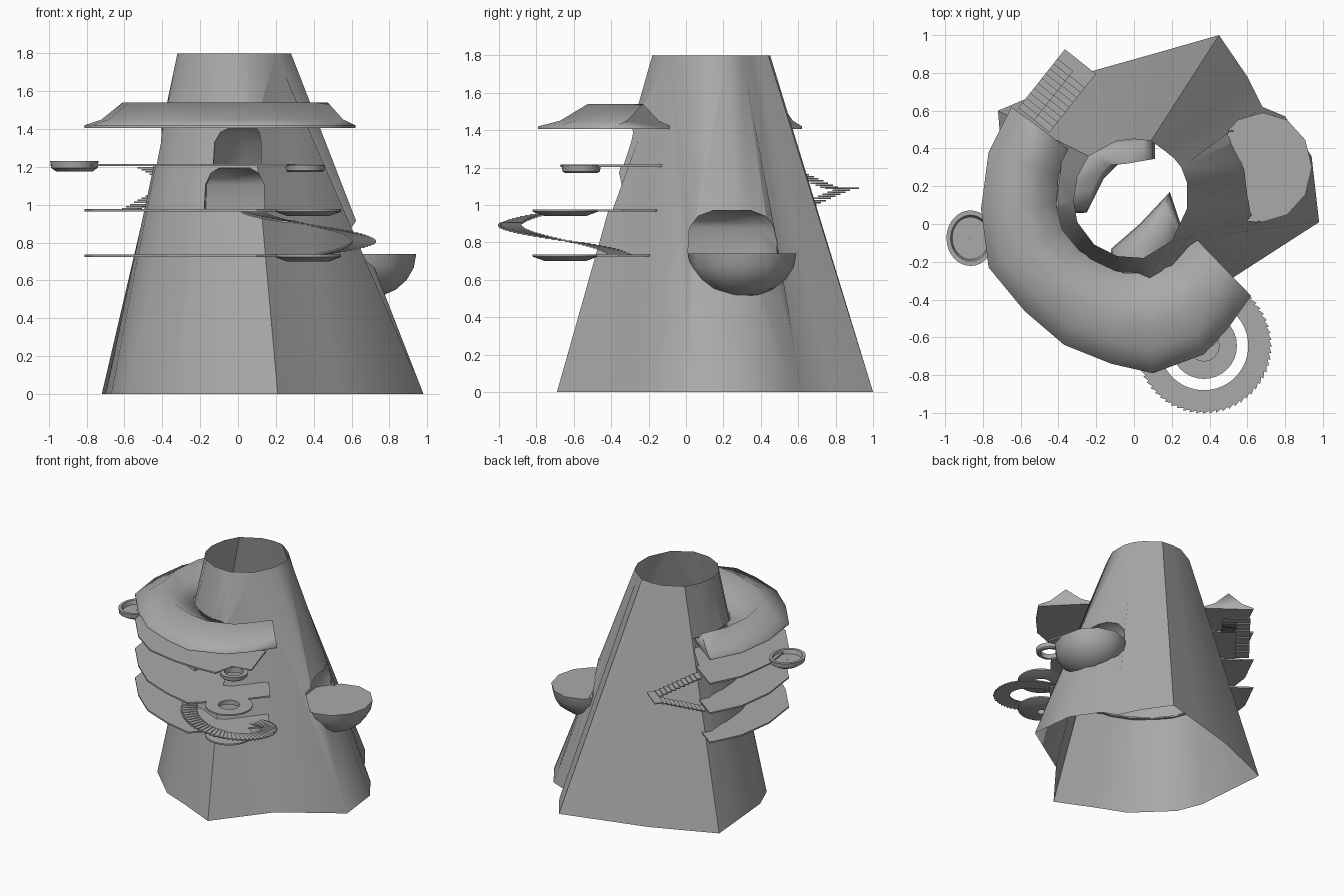
import bpy, bmesh
from math import cos, sin, pi, radians
from mathutils import Vector, Matrix

if "Cube" in bpy.data.objects:
    bpy.data.objects.remove(bpy.data.objects["Cube"], do_unlink=True)

stone = bpy.data.materials.new("grey_stone")
stone.use_nodes = True
stone.diffuse_color = (0.4, 0.4, 0.4, 1)
stone.node_tree.nodes["Principled BSDF"].inputs["Base Color"].default_value = (0.4, 0.4, 0.4, 1)


def finish(name, bm, smooth=None):
    bmesh.ops.recalc_face_normals(bm, faces=bm.faces)
    mesh = bpy.data.meshes.new(name)
    bm.to_mesh(mesh)
    bm.free()
    mesh.materials.append(stone)
    obj = bpy.data.objects.new(name, mesh)
    bpy.context.collection.objects.link(obj)
    if smooth:
        soften(obj, smooth)
    return obj


def soften(obj, angle):
    bpy.ops.object.select_all(action='DESELECT')
    obj.select_set(True)
    bpy.context.view_layer.objects.active = obj
    bpy.ops.object.shade_smooth_by_angle(angle=radians(angle))


def loft(bm, rings, closed=False):
    """Skin matching closed rings; cap the ends, or join last to first."""
    rows = [[bm.verts.new(p) for p in ring] for ring in rings]
    n = len(rows[0])
    pairs = list(zip(rows, rows[1:]))
    if closed:
        pairs.append((rows[-1], rows[0]))
    else:
        bm.faces.new(rows[0])
        bm.faces.new(rows[-1])
    for a, b in pairs:
        for i in range(n):
            j = (i + 1) % n
            bm.faces.new((a[i], a[j], b[j], b[i]))


def ring_at(points, z):
    return [(x, y, z) for x, y in points]


def mix(a, b, t):
    return (a[0] + (b[0] - a[0]) * t, a[1] + (b[1] - a[1]) * t)


# Rock tower: lofted between an irregular foot and a small rim
foot = [(.98, .01), (.94, .36), (.8, .57), (.68, .62), (.6, .78), (.45, 1), (.1, .9), (-.22, .81),
        (-.72, .6), (-.7, .35), (-.67, 0), (-.59, -.2), (-.32, -.46), (-.1, -.55), (.21, -.69), (.53, -.28)]
rim = [(.28, .08), (.28, .22), (.25, .3), (.21, .35), (.16, .39), (.09, .44), (0, .45), (-.09, .44),
       (-.24, .36), (-.3, .25), (-.32, .12), (-.3, .01), (-.21, -.11), (-.09, -.17), (.05, -.18), (.2, -.09)]
bm = bmesh.new()
loft(bm, [ring_at(foot, 0), ring_at(rim, 1.8)])
tower = finish("rock_tower", bm)


# Hollowed rooms with domed tops
def room_cutter(name, plan, low, high):
    c = (sum(p[0] for p in plan) / len(plan), sum(p[1] for p in plan) / len(plan))
    rings = []
    for f, s in ((0, 1), (.6, .97), (.87, .8), (1, .5)):
        rings.append(ring_at([mix(c, p, s) for p in plan], low + (high - low) * f))
    b = bmesh.new()
    loft(b, rings)
    cutter = finish(name, b)
    cutter.hide_render = True
    return cutter


rooms = [
    room_cutter("upper_room_cutter", [(-.15, -.55), (.11, -.55), (.13, -.2), (.26, -.04), (.19, .17),
                                      (.03, 0), (-.12, -.13)], 1.212, 1.41),
    room_cutter("middle_room_cutter", [(-.2, -.65), (.13, -.65), (.15, -.15), (-.17, -.18)], .972, 1.195),
    room_cutter("left_room_cutter", [(-.6, .05), (-.5, .4), (-.2, .45), (.11, .46), (.11, .345),
                                     (-.07, .33), (-.16, .24), (-.25, .06)], 1.212, 1.4),
    room_cutter("side_room_cutter", [(.95, .01), (.95, .49), (.5, .49), (.43, .4), (.48, .01)], .737, .97),
]
for cutter in rooms:
    mod = tower.modifiers.new("hollow", 'BOOLEAN')
    mod.operation = 'DIFFERENCE'
    mod.solver = 'EXACT'
    mod.object = cutter
hollow = bpy.data.meshes.new_from_object(tower.evaluated_get(bpy.context.evaluated_depsgraph_get()))
tower.modifiers.clear()
tower.data = hollow
for cutter in rooms:
    bpy.data.objects.remove(cutter, do_unlink=True)
# Open the foot and the rim
bm = bmesh.new()
bm.from_mesh(hollow)
caps = [f for f in bm.faces if all(v.co.z < .001 for v in f.verts) or all(v.co.z > 1.799 for v in f.verts)]
bmesh.ops.delete(bm, geom=caps, context='FACES')
bm.to_mesh(hollow)
bm.free()
soften(tower, 55)

# Curved roof with a central ridge
outer = [(-.65, .62), (-.77, .38), (-.81, .08), (-.77, -.23), (-.58, -.46), (-.37, -.64),
         (-.12, -.74), (.1, -.79), (.37, -.69), (.5, -.55), (.62, -.38)]
inner = [(-.35, .4), (-.4, .25), (-.41, .1), (-.38, -.03), (-.29, -.14), (-.16, -.22),
         (-.05, -.26), (.08, -.26), (.2, -.22), (.27, -.14), (.33, -.08)]
section = [(0, 1.405), (0, 1.42), (.22, 1.45), (.5, 1.54), (.78, 1.45), (1, 1.42), (1, 1.405)]
bm = bmesh.new()
loft(bm, [[(*mix(o, i, t), z) for t, z in section] for o, i in zip(outer, inner)])
finish("curved_roof", bm, 84)

# Floors: thin curved slabs, notched at the front where the stair passes
for name, z, widen, ends in (
        ("lower_floor", .73, .25, [(.24, -.66), (.4, -.5), (.53, -.36)]),
        ("middle_floor", .97, .15, [(.24, -.66), (.4, -.5), (.53, -.34)]),
        ("upper_floor", 1.21, .05, [(.26, -.66), (.3, -.5), (.45, -.47)])):
    edge = outer[:8] + ends
    if z > 1:
        edge[5:8] = [(-.37, -.61), (-.12, -.66), (.1, -.67)]
    slab = []
    for o, i in zip(edge, inner):
        i = mix(i, o, widen)
        slab.append([(*o, z - .006), (*o, z + .006), (*i, z + .006), (*i, z - .006)])
    bm = bmesh.new()
    loft(bm, slab)
    finish(name, bm)


# Turned parts from a closed radius and height profile
def turned(name, centre, profile, squash=1, steps=32):
    rings = []
    for k in range(steps):
        a = 2 * pi * k / steps
        rings.append([(centre[0] + r * cos(a) * squash, centre[1] + r * sin(a), z) for r, z in profile])
    b = bmesh.new()
    loft(b, rings, closed=True)
    return finish(name, b, 30)


stair_centre = (.37, -.645)
for name, z, hole in (("lower_landing", .736, .03), ("middle_landing", .976, .08)):
    turned(name, stair_centre, [(hole, z), (.175, z), (.175, z - .012), (.11, z - .036), (hole, z - .036)])
turned("upper_landing", (.355, -.56), [(.07, 1.21), (.105, 1.21), (.1, 1.18), (.09, 1.172), (.07, 1.172)])
turned("round_balcony", (-.865, -.075),
       [(.004, 1.175), (.11, 1.175), (.142, 1.195), (.147, 1.232), (.122, 1.232), (.112, 1.2), (.004, 1.2)], .87)


# Stair treads
def tread(b, corners, z, thick=.008):
    loft(b, [ring_at(corners, z - thick), ring_at(corners, z)])


bm = bmesh.new()
count = 46
for k in range(count):
    a0 = radians(190 + 260 * k / count)
    a1 = a0 + radians(260 / count) * 1.1
    corners = []
    for r, a in ((.235, a0), (.36, a0), (.345, a1), (.235, a1)):
        corners.append((stair_centre[0] + r * cos(a), stair_centre[1] + r * sin(a)))
    tread(bm, corners, .97 - .24 * (k + .5) / count)
finish("spiral_stair", bm)

# Two straight flights meeting at an outer landing
start = Vector((-.53, .55))
along = Vector((.62, .78)).normalized()
across = Vector((-along.y, along.x))


def strip(s0, s1, w0, w1):
    return [tuple(start + along * s + across * w) for s, w in ((s0, w0), (s1, w0), (s1, w1), (s0, w1))]


bm = bmesh.new()
run = .033
for k in range(10):
    tread(bm, strip(k * run, (k + 1.15) * run, 0, .105), .977 + .0112 * (k + .5))
    tread(bm, strip(k * run, (k + 1.15) * run, -.105, 0), 1.205 - .0112 * (k + .5))
tread(bm, strip(10 * run, 12 * run, -.105, .105), 1.092)
finish("folded_stair", bm)

# Half bowl terrace at the side room
bm = bmesh.new()
bmesh.ops.create_uvsphere(bm, u_segments=12, v_segments=10, radius=1)
bmesh.ops.delete(bm, geom=[v for v in bm.verts if v.co.z > .01], context='VERTS')
bmesh.ops.holes_fill(bm, edges=[e for e in bm.edges if e.is_boundary])
bm.transform(Matrix.Translation((.68, .3, .739)) @ Matrix.Diagonal((.262, .29, .232, 1)))
finish("bowl_terrace", bm, 40)
